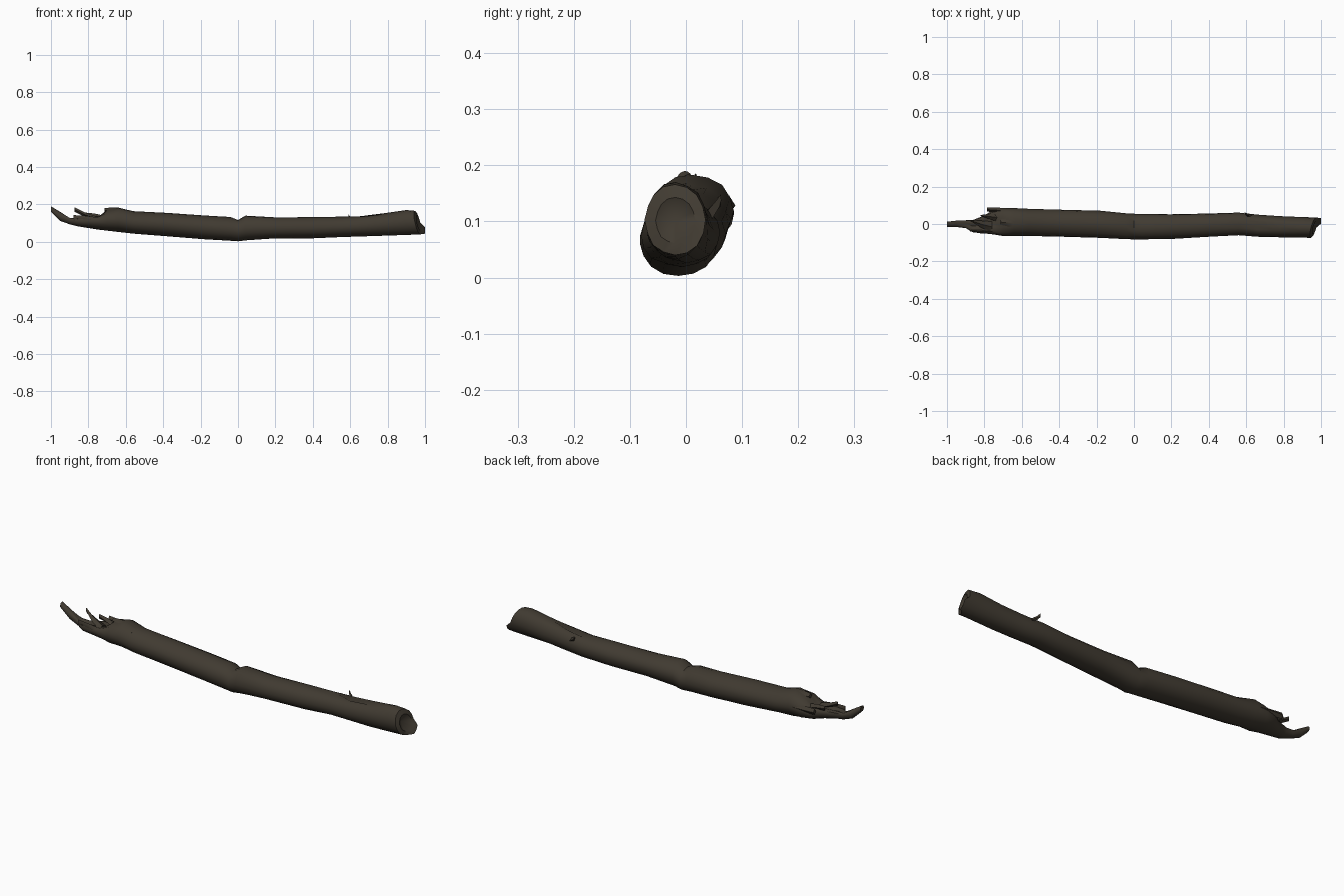
import bpy, bmesh, math, random
from mathutils import Vector

random.seed(4)
SIDES = 16

bark = bpy.data.materials.new("dark brown bark")
bark.diffuse_color = (0.052, 0.043, 0.031, 1)

# log outline: x, y min, y max, z min, z max
SECTIONS = [
    (-1.00, -0.016, 0.012, 0.160, 0.190), (-0.95, -0.016, 0.018, 0.112, 0.160),
    (-0.90, -0.022, 0.020, 0.094, 0.140), (-0.86, -0.045, 0.022, 0.084, 0.140),
    (-0.80, -0.050, 0.045, 0.074, 0.150), (-0.75, -0.056, 0.078, 0.066, 0.155),
    (-0.70, -0.064, 0.086, 0.060, 0.172), (-0.64, -0.064, 0.085, 0.053, 0.183),
    (-0.56, -0.064, 0.081, 0.044, 0.164), (-0.38, -0.068, 0.076, 0.030, 0.155),
    (-0.18, -0.074, 0.071, 0.014, 0.141), (-0.04, -0.081, 0.057, 0.006, 0.133),
    (0.00, -0.082, 0.055, 0.003, 0.117), (0.04, -0.082, 0.053, 0.008, 0.140),
    (0.20, -0.080, 0.052, 0.019, 0.131), (0.40, -0.068, 0.056, 0.019, 0.132),
    (0.56, -0.060, 0.061, 0.026, 0.135), (0.66, -0.068, 0.050, 0.029, 0.141),
    (0.78, -0.071, 0.042, 0.033, 0.153), (0.90, -0.073, 0.037, 0.037, 0.170),
    (0.96, -0.074, 0.035, 0.040, 0.166),
]


def make_object(name, bm):
    bmesh.ops.recalc_face_normals(bm, faces=bm.faces)
    mesh = bpy.data.meshes.new(name)
    bm.to_mesh(mesh)
    bm.free()
    ob = bpy.data.objects.new(name, mesh)
    bpy.context.collection.objects.link(ob)
    mesh.materials.append(bark)
    bpy.ops.object.select_all(action='DESELECT')
    ob.select_set(True)
    bpy.context.view_layer.objects.active = ob
    bpy.ops.object.shade_smooth_by_angle(angle=math.radians(45))
    return ob


def bridge(bm, a, b):
    n = len(a)
    for i in range(n):
        bm.faces.new((a[i], a[(i + 1) % n], b[(i + 1) % n], b[i]))


def splinter(name, points, widths, thick):
    """Flat tapering sliver of torn wood along a path."""
    bm = bmesh.new()
    rings = []
    for p, w in zip(points, widths):
        p = Vector(p)
        rings.append([bm.verts.new(p + Vector((0, y * w, z * thick)))
                      for y, z in ((-1, 0), (0, 1), (1, 0), (0, -1))])
    for a, b in zip(rings, rings[1:]):
        bridge(bm, a, b)
    bm.faces.new(rings[0])
    bm.faces.new(rings[-1])
    return make_object(name, bm)


# main log: rings of rounded sections with uneven bark
bm = bmesh.new()
rings = []
for x, y0, y1, z0, z1 in SECTIONS:
    cy, cz, ry, rz = (y0 + y1) / 2, (z0 + z1) / 2, (y1 - y0) / 2, (z1 - z0) / 2
    ring = []
    for i in range(SIDES):
        a = 2 * math.pi * i / SIDES
        c, s = math.cos(a), math.sin(a)
        k = 1 if i % 4 == 0 else random.uniform(0.96, 1.03)
        y, z, px = cy + ry * c * k, cz + rz * s * k, x
        # torn end is scooped out like a trough
        if -0.91 < x < -0.73 and s > 0.6:
            z -= rz * 0.75 * (1 - abs(c))
        # sawn end leans out at the lower back
        if x > 0.9:
            px += 0.02 * (c - s) * 0.7 + (0.012 if s < -0.3 and c > 0.3 else 0)
        # shallow knot hole on top
        if x == 0.66 and i == 4:
            z -= 0.018
        ring.append(bm.verts.new((px, y, z)))
    rings.append(ring)
for a, b in zip(rings, rings[1:]):
    bridge(bm, a, b)
bm.faces.new(rings[0])
# dished cut face at the right end
mid = Vector((0.96, -0.018, 0.10))
inner = [bm.verts.new(v.co.lerp(mid, 0.35) + Vector((0.006, 0, 0))) for v in rings[-1]]
bridge(bm, rings[-1], inner)
tip = bm.verts.new(mid + Vector((-0.02, 0, 0)))
for i in range(SIDES):
    bm.faces.new((inner[i], inner[(i + 1) % SIDES], tip))
# lip reaching the far end
for v in rings[-1]:
    if v.co.x > 0.98:
        v.co.x = 1.0
make_object("log", bm)

# torn splinters round the broken end
splinter("back_splinter", [(-0.66, 0.068, 0.125), (-0.74, 0.074, 0.128), (-0.785, 0.077, 0.130)],
         (0.016, 0.014, 0.010), 0.016)
splinter("upright_splinter", [(-0.76, -0.015, 0.125), (-0.82, 0.0, 0.146), (-0.875, 0.018, 0.174)],
         (0.028, 0.018, 0.002), 0.012)
splinter("crest_splinter", [(-0.58, 0.0, 0.155), (-0.65, 0.005, 0.172), (-0.715, 0.01, 0.168)],
         (0.035, 0.030, 0.012), 0.013)
splinter("side_splinter", [(-0.70, 0.03, 0.125), (-0.77, 0.04, 0.140), (-0.82, 0.045, 0.145)],
         (0.025, 0.015, 0.003), 0.012)
splinter("front_splinter", [(-0.74, -0.040, 0.115), (-0.82, -0.040, 0.125), (-0.88, -0.036, 0.128)],
         (0.012, 0.010, 0.002), 0.015)
# little twig stub on the back
splinter("twig_stub", [(0.63, 0.035, 0.105), (0.60, 0.052, 0.125), (0.59, 0.062, 0.138)],
         (0.012, 0.007, 0.001), 0.010)
